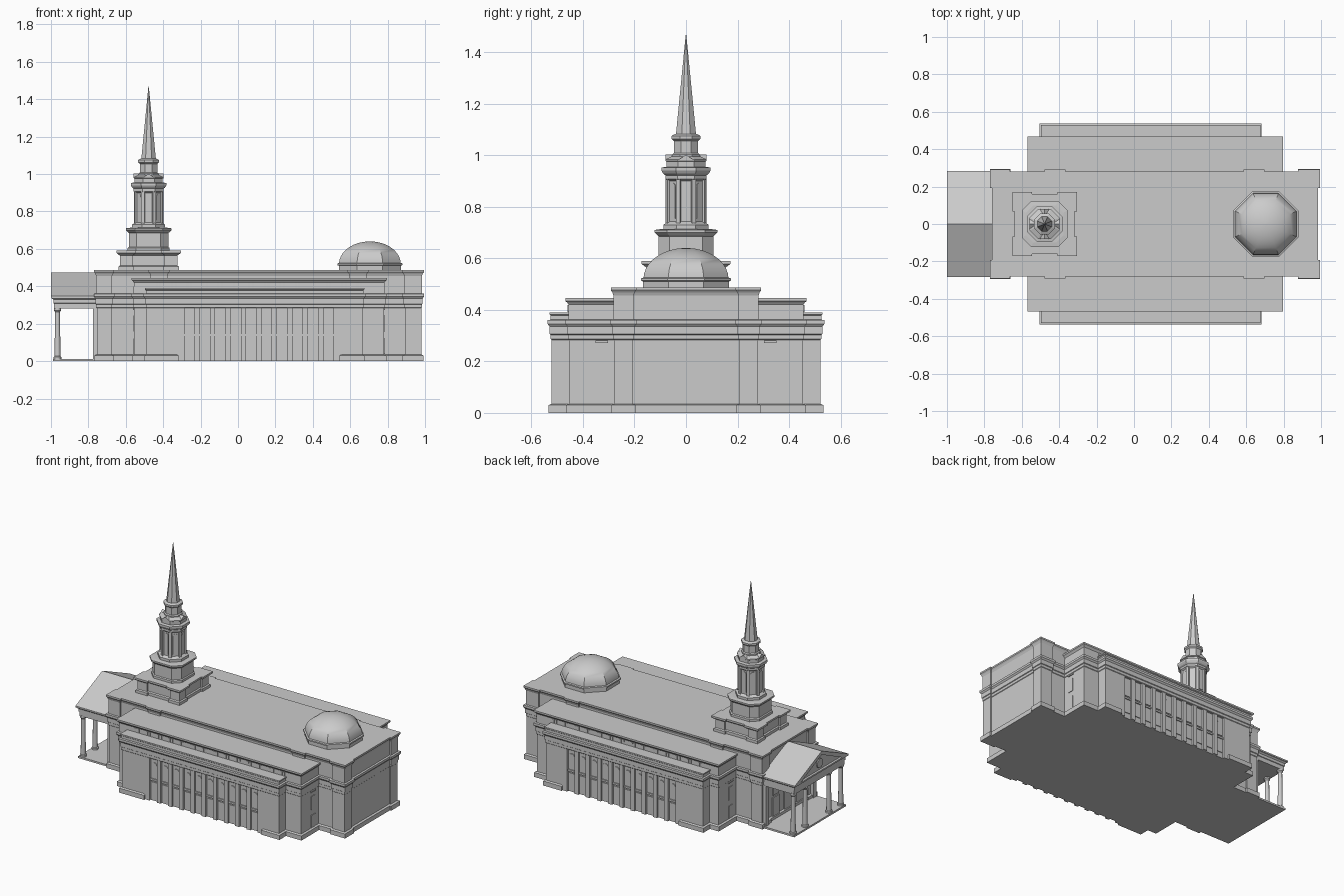
import bpy, bmesh, math
from mathutils import Matrix

if "Cube" in bpy.data.objects:
    bpy.data.objects.remove(bpy.data.objects["Cube"], do_unlink=True)

GREY = (0.6, 0.6, 0.6, 1.0)
stone = bpy.data.materials.new("light_grey_stone")
stone.use_nodes = True
stone.diffuse_color = GREY
stone.node_tree.nodes["Principled BSDF"].inputs["Base Color"].default_value = GREY


def finish(name, bm):
    bmesh.ops.recalc_face_normals(bm, faces=bm.faces[:])
    mesh = bpy.data.meshes.new(name)
    bm.to_mesh(mesh)
    bm.free()
    mesh.materials.append(stone)
    ob = bpy.data.objects.new(name, mesh)
    bpy.context.collection.objects.link(ob)
    return ob


def ring(cx, cy, hx, hy, cut):
    """Rectangle outline, with corners cut off when cut > 0."""
    if cut <= 0:
        pts = [(hx, hy), (-hx, hy), (-hx, -hy), (hx, -hy)]
    else:
        pts = [(hx, hy - cut), (hx - cut, hy), (cut - hx, hy), (-hx, hy - cut),
               (-hx, cut - hy), (cut - hx, -hy), (hx - cut, -hy), (hx, cut - hy)]
    return [(cx + x, cy + y) for x, y in pts]


def loft(bm, rings):
    """Skin a stack of (outline, z) rings and cap both ends."""
    loops = [[bm.verts.new((x, y, z)) for x, y in pts] for pts, z in rings]
    for a, b in zip(loops, loops[1:]):
        n = len(a)
        for i in range(n):
            bm.faces.new((a[i], a[(i + 1) % n], b[(i + 1) % n], b[i]))
    bm.faces.new(loops[0])
    bm.faces.new(loops[-1])


def blocks(name, rects, profile):
    """Moulded blocks: rects are (x0, x1, y0, y1), profile is (offset, z)."""
    bm = bmesh.new()
    for x0, x1, y0, y1 in rects:
        loft(bm, [(ring((x0 + x1) / 2, (y0 + y1) / 2, (x1 - x0) / 2 + o,
                        (y1 - y0) / 2 + o, 0), z) for o, z in profile])
    return finish(name, bm)


def turret(name, cx, cy, profile, k):
    """Centred stack of (half width, z); k is the corner cut per half width."""
    bm = bmesh.new()
    loft(bm, [(ring(cx, cy, h, h, h * k), z) for h, z in profile])
    return finish(name, bm)


def prism(bm, outline, depth, matrix):
    """Outline in (u, z), extruded from 0 to depth along local x, then placed."""
    a = [bm.verts.new(matrix @ Matrix.Translation((0, u, z)).translation) for u, z in outline]
    b = [bm.verts.new(matrix @ Matrix.Translation((depth, u, z)).translation) for u, z in outline]
    n = len(a)
    for i in range(n):
        bm.faces.new((a[i], a[(i + 1) % n], b[(i + 1) % n], b[i]))
    bm.faces.new(a)
    bm.faces.new(b)


def rect(w, z0, z1):
    return [(-w, z0), (w, z0), (w, z1), (-w, z1)]


def arch(w, z0, z1):
    return [(-w, z0), (w, z0)] + [(w * math.cos(math.pi * i / 8), z1 - w + w * math.sin(math.pi * i / 8))
                                  for i in range(9)]


def place(x, y, angle):
    return Matrix.Translation((x, y, 0)) @ Matrix.Rotation(math.radians(angle), 4, 'Z')


OCT = 2 - math.sqrt(2)
ENTAB = [(0, .283), (.003, .286), (.003, .303), (.007, .306), (.007, .335), (.015, .345), (.015, .36), (.003, .362)]
WALL = [(.012, 0), (.012, .03), (0, .035)] + ENTAB

# Tall nave with corner and middle piers
top = [(.003, .455), (.008, .468), (.014, .476), (.014, .487)]
blocks("nave_core", [(-.745, .97, -.267, .267)], WALL + top)
piers = []
for s in (-1, 1):
    y0, y1 = sorted((s * .207, s * .278))
    for x0, x1 in ((-.755, -.676), (-.464, -.381), (.6, .683), (.892, .98)):
        piers.append((x0, x1, y0, y1))
blocks("nave_piers", piers, WALL + top)

# Side aisles with clerestory cornice
blocks("aisles", [(-.555, .781, -.453, .453)],
       WALL + [(.002, .42), (.008, .428), (.015, .434), (.015, .445)])

# Outer window bays: recessed core, solid ends, slim piers, entablature
blocks("bay_core", [(-.48, .655, -.508, .508)], [(0, 0), (0, .38)])
blocks("bay_ends", [(-.49, -.33, -.522, .522), (.555, .667, -.522, .522)], WALL)
window_x = [-.26 + .0826 * i for i in range(10)]
edges = [-.335] + [v for x in window_x for v in (x - .027, x + .027)] + [.56]
blocks("bay_piers", [(edges[i], edges[i + 1], -.522, .522) for i in range(0, 22, 2)],
       [(0, 0), (0, .29)])
blocks("bay_entablature", [(-.49, .667, -.522, .522)],
       ENTAB + [(.003, .378), (.008, .382), (.008, .39)])

# Windows on the long sides, aisle ends and clerestory
bm = bmesh.new()
for angle in (90, -90):
    s = 1 if angle > 0 else -1
    for x in window_x:
        m = place(x, s * .506, angle)
        prism(bm, rect(.022, .037, .125), .007, m)
        prism(bm, arch(.022, .155, .255), .007, m)
        prism(bm, rect(.027, .134, .146), .009, m)
finish("bay_windows", bm)

bm = bmesh.new()
for x, angle in ((.779, 0), (-.553, 180)):
    for y in (-.327, .327):
        m = place(x, y, angle)
        prism(bm, rect(.021, .037, .12), .006, m)
        prism(bm, rect(.021, .158, .245), .006, m)
        prism(bm, rect(.024, .272, .28), .008, m)
finish("aisle_end_windows", bm)

bm = bmesh.new()
for s in (1, -1):
    for i in range(14):
        for dx in (-.01, .01):
            prism(bm, rect(.007, .392, .419), .006,
                  place(-.425 + .0826 * i + dx, s * .453, 90 * s))
finish("clerestory_windows", bm)

# Portico: floor, columns, beam, pediment, roof and doors
blocks("portico_floor", [(-.988, -.74, -.272, .272)], [(0, 0), (0, .012)])
bm = bmesh.new()
column = [(.021, .01), (.021, .022), (.016, .026), (.013, .262), (.019, .27), (.019, .285)]
for y in (-.25, -.125, .125, .25):
    loft(bm, [([(-.965 + r * math.cos(math.tau * i / 12), y + r * math.sin(math.tau * i / 12))
                for i in range(12)], z) for r, z in column])
columns = finish("portico_columns", bm)
blocks("portico_pilasters", [(-.775, -.74, y - .016, y + .016) for y in (-.25, .25)],
       [(0, .01), (0, .285)])
blocks("portico_beam", [(-.983, -.74, -.265, .265)],
       [(0, .28), (0, .308), (.004, .31), (.004, .328), (.014, .336), (.014, .346)])
bm = bmesh.new()
prism(bm, [(-.26, .34), (.26, .34), (0, .46)], .245, place(-.982, 0, 0))
prism(bm, [(.03 * math.cos(math.tau * i / 16), .39 + .03 * math.sin(math.tau * i / 16))
           for i in range(16)], .008, place(-.981, 0, 180))
finish("pediment", bm)
bm = bmesh.new()
prism(bm, [(-.283, .338), (-.24, .338), (0, .45), (.24, .338), (.283, .338),
           (.283, .348), (0, .474), (-.283, .348)], .25, place(-1, 0, 0))
finish("portico_roof", bm)
bm = bmesh.new()
for y in (-.125, 0, .125):
    m = place(-.744, y, 180)
    prism(bm, rect(.036, .012, .155), .008, m)
    prism(bm, arch(.03, .17, .255), .008, m)
finish("entrance_doors", bm)

# Steeple: square base, cut-corner stage, octagonal shaft, lantern, spire
SX = -.478
base = [(.008, .48), (.008, .505), (0, .51), (0, .565), (.008, .57), (.018, .578), (.018, .59)]
corners = [(SX + sx * .12 - .034, SX + sx * .12 + .034, sy * .12 - .034, sy * .12 + .034)
           for sx in (-1, 1) for sy in (-1, 1)]
blocks("steeple_base", [(SX - .142, SX + .142, -.142, .142)] + corners, base)
turret("steeple_lower_stage", SX, 0,
       [(.112, .585), (.112, .605), (.106, .61), (.106, .685), (.112, .69), (.122, .7), (.122, .71), (.1, .713)], .4)
turret("steeple_shaft", SX, 0,
       [(.088, .71), (.088, .73), (.08, .735), (.07, .742), (.07, .9), (.08, .908), (.08, .922),
        (.088, .928), (.095, .94), (.095, .952), (.078, .955)], OCT)
bm = bmesh.new()
for i in range(8):
    m = place(SX, 0, 45 * i) @ Matrix.Translation((.069, 0, 0))
    prism(bm, arch(.015, .755, .892), .005, m)
    m = place(SX, 0, 45 * i + 22.5) @ Matrix.Translation((.066, 0, 0))
    prism(bm, rect(.009, .735, .91), .016, m)
finish("shaft_windows_and_pilasters", bm)
turret("steeple_drum", SX, 0, [(.075, .95), (.075, .975), (.08, .978), (.08, .984), (.055, .995)], OCT)
bm = bmesh.new()
for angle in (0, 90):
    m = place(SX, 0, angle) @ Matrix.Translation((-.08, 0, 0))
    prism(bm, [(-.034, .978), (.034, .978), (0, 1.002)], .16, m)
finish("drum_gables", bm)
turret("steeple_lantern", SX, 0,
       [(.054, .985), (.054, 1.003), (.047, 1.008), (.047, 1.055), (.056, 1.063), (.056, 1.075), (.043, 1.082)], OCT)
turret("steeple_spire", SX, 0, [(.041, 1.06), (.0012, 1.467)], OCT)

# Ribbed dome on a low octagonal drum
turret("dome_drum", .705, 0, [(.166, .48), (.166, .51), (.174, .513), (.174, .522), (.165, .525)], OCT)
dome = turret("dome", .705, 0,
              [(.165 * math.cos(a), .52 + .12 * math.sin(a))
               for a in [math.radians(88 * i / 9) for i in range(10)]], OCT)

# Smooth the curved parts, keeping edges sharp
for ob in (dome, columns):
    bpy.ops.object.select_all(action='DESELECT')
    ob.select_set(True)
    bpy.context.view_layer.objects.active = ob
    bpy.ops.object.shade_smooth_by_angle(angle=math.radians(32))
